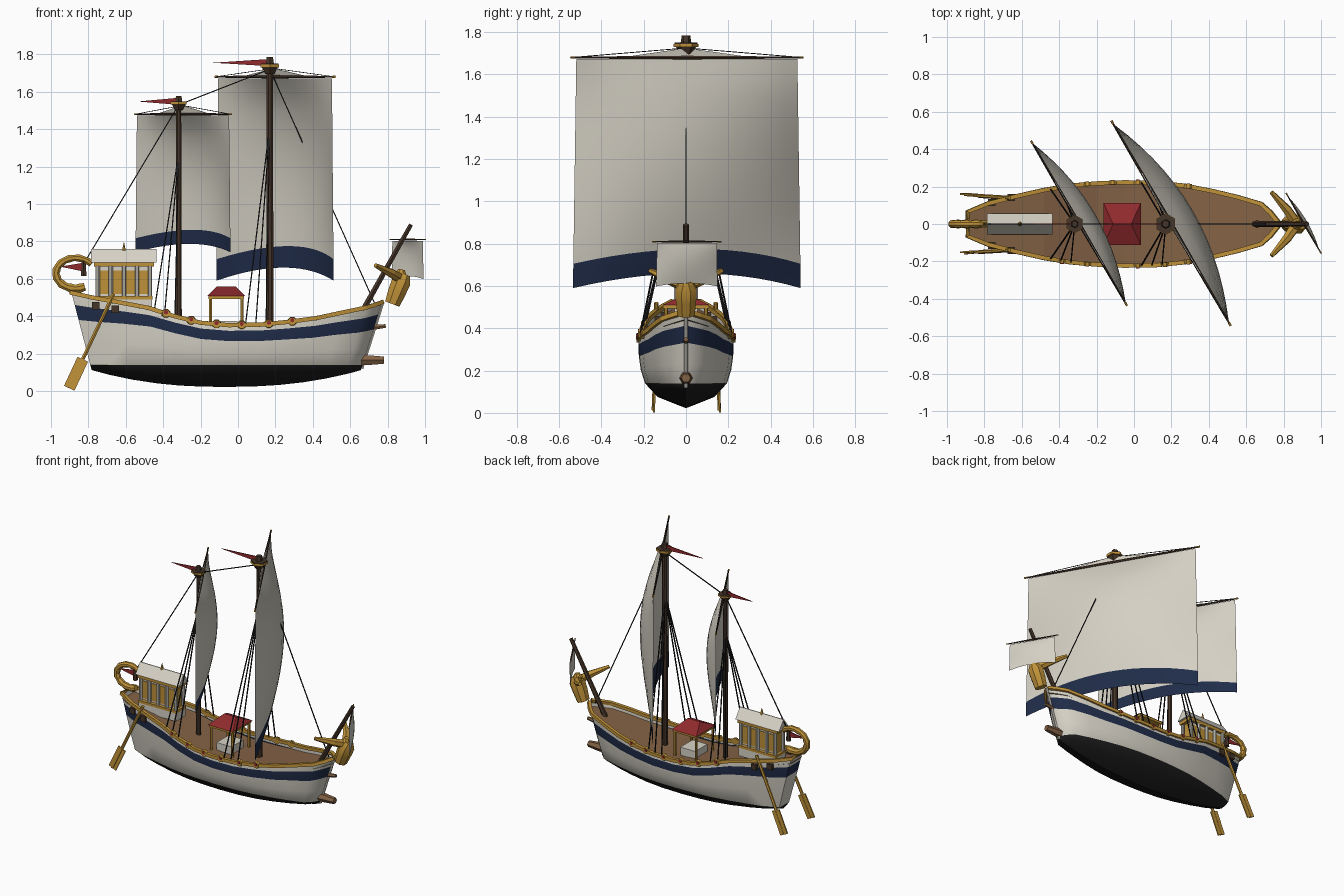
import bpy, bmesh
from math import sin, cos, pi, radians
from mathutils import Vector

if "Cube" in bpy.data.objects:
    bpy.data.objects.remove(bpy.data.objects["Cube"], do_unlink=True)


def material(name, rgb):
    m = bpy.data.materials.new(name)
    m.use_nodes = True
    m.diffuse_color = (*rgb, 1)
    m.node_tree.nodes["Principled BSDF"].inputs["Base Color"].default_value = (*rgb, 1)
    return m


WHITE = material("hull white", (.68, .65, .57))
CLOTH = material("sail cloth", (.66, .63, .55))
NAVY = material("navy blue", (.014, .025, .066))
BLACK = material("pitch black", (.012, .012, .012))
GOLD = material("gold", (.52, .285, .04))
WOOD = material("deck wood", (.23, .123, .06))
DARK = material("dark wood", (.06, .035, .022))
RED = material("red", (.28, .023, .027))


def finish(name, bm, mats, smooth=False):
    bmesh.ops.recalc_face_normals(bm, faces=bm.faces)
    me = bpy.data.meshes.new(name)
    bm.to_mesh(me)
    bm.free()
    for m in mats:
        me.materials.append(m)
    ob = bpy.data.objects.new(name, me)
    bpy.context.collection.objects.link(ob)
    if smooth:
        bpy.ops.object.select_all(action='DESELECT')
        ob.select_set(True)
        bpy.context.view_layer.objects.active = ob
        bpy.ops.object.shade_smooth_by_angle(angle=radians(35))
    return ob


def tube(name, pts, radii, mat, n=6, closed=False):
    """Sweep an n-sided ring along points, with one radius per point."""
    bm = bmesh.new()
    pts = [Vector(p) for p in pts]
    last = len(pts) - 1
    rings = []
    for i, p in enumerate(pts):
        a = pts[i - 1] if i or closed else p
        b = pts[(i + 1) % len(pts)] if i < last or closed else p
        t = (b - a).normalized()
        side = t.cross(Vector((0, 1, 0) if abs(t.y) < .9 else (0, 0, 1))).normalized()
        up = side.cross(t)
        r = radii[i] if isinstance(radii, (list, tuple)) else radii
        rings.append([bm.verts.new(p + r * (side * cos(2 * pi * k / n + pi / n) + up * sin(2 * pi * k / n + pi / n)))
                      for k in range(n)])
    for i in range(len(pts) if closed else last):
        r, q = rings[i], rings[(i + 1) % len(pts)]
        for k in range(n):
            bm.faces.new((r[k], r[(k + 1) % n], q[(k + 1) % n], q[k]))
    if not closed:
        bm.faces.new(rings[0])
        bm.faces.new(rings[-1])
    return finish(name, bm, [mat], n > 6)


def frustum(name, x, y, z0, z1, base, top, mat):
    """Box whose top may be smaller than its base; sizes are half extents."""
    bm = bmesh.new()
    corners = ((-1, -1), (1, -1), (1, 1), (-1, 1))
    for z, (a, b) in ((z0, base), (z1, top)):
        for i, j in corners:
            bm.verts.new((x + a * i, y + b * j, z))
    bmesh.ops.convex_hull(bm, input=bm.verts)
    bmesh.ops.dissolve_limit(bm, angle_limit=.01, verts=bm.verts, edges=bm.edges)
    return finish(name, bm, [mat])


def box(name, x, y, z0, z1, a, b, mat):
    return frustum(name, x, y, z0, z1, (a, b), (a, b), mat)


def plate(name, pts, normal, mat, thick=.006):
    bm = bmesh.new()
    f = bm.faces.new([bm.verts.new(p) for p in pts])
    ext = bmesh.ops.extrude_face_region(bm, geom=[f])["geom"]
    bmesh.ops.translate(bm, vec=Vector(normal) * thick, verts=[v for v in ext if isinstance(v, bmesh.types.BMVert)])
    return finish(name, bm, [mat])


# Hull stations: x at the rail, half width, rail height
STATIONS = [(-.89, .065, .525), (-.78, .11, .5), (-.64, .146, .475), (-.48, .182, .445), (-.34, .205, .4),
            (-.2, .217, .365), (-.05, .223, .352), (.12, .22, .355), (.27, .205, .37), (.42, .176, .39),
            (.55, .145, .418), (.68, .107, .445), (.73, .062, .46), (.77, .012, .475)]


def rail(x):
    for (xa, wa, za), (xb, wb, zb) in zip(STATIONS, STATIONS[1:]):
        if x <= xb:
            t = (x - xa) / (xb - xa)
            return wa + (wb - wa) * t, za + (zb - za) * t


# Hull shell: pitch below the waterline, navy band under the rail
bm = bmesh.new()
grid = []
for x, w, z in STATIONS:
    u = (x + .89) / 1.66
    e = abs(2 * u - 1)
    keel = .022 + .09 * e ** 2.3
    band = z - .085 - .06 * e * e
    levels = [(keel, 0), (keel + (.14 - keel) * .45, .6), (.14, .87), ((.14 + band) / 2, .96),
              (band, 1), (z - .03 - .035 * e * e, 1.01), (z, .99)]
    rake = .57 * u - .26
    grid.append([[bm.verts.new((x - rake * (z - h), s * w * f, h)) for h, f in levels] for s in (-1, 1)])
paint = [1, 1, 0, 0, 2, 0]
for k, colour in enumerate(paint):
    quads = [(a[s][k], b[s][k], b[s][k + 1], a[s][k + 1]) for a, b in zip(grid, grid[1:]) for s in (0, 1)]
    quads += [(g[0][k], g[1][k], g[1][k + 1], g[0][k + 1]) for g in (grid[0], grid[-1])]
    for q in quads:
        bm.faces.new(q).material_index = colour
bmesh.ops.remove_doubles(bm, verts=bm.verts, dist=.0005)
finish("hull", bm, [WHITE, BLACK, NAVY], True)

# Deck and gilded rail
bm = bmesh.new()
rows = [[bm.verts.new((x, s * w * .98, z - .035)) for s in (-1, 1)] for x, w, z in STATIONS]
for a, b in zip(rows, rows[1:]):
    bm.faces.new((a[0], b[0], b[1], a[1]))
finish("deck", bm, [WOOD])
loop = [(x, -w, z) for x, w, z in STATIONS] + [(x, w, z) for x, w, z in reversed(STATIONS)]
tube("gunwale_rail", loop, .016, GOLD, 4, True)

# Bow beams and stem post
tube("ram", [(.62, 0, .165), (.7, 0, .165), (.78, 0, .165)], [.034, .03, .022], WOOD)
tube("upper_ram", [(.68, 0, .335), (.79, 0, .348)], [.018, .011], WOOD)
tube("stem_post", [(.662, 0, .12), (.775, 0, .475)], .009, WHITE)

# Shields, oar ports and steering oars on both sides
for s, side in ((-1, "right"), (1, "left")):
    for x in (-.385, -.25, -.115, .02, .165, .29):
        w, z = rail(x)
        tube(f"shield_{side}", [(x, s * (w - .01), z), (x, s * (w + .012), z)], [.026, .021], GOLD, 8)
        tube(f"shield_boss_{side}", [(x, s * w, z + .006), (x, s * (w + .015), z + .006)], .012, RED, 6)
    for x in (-.76, -.655):
        w, z = rail(x)
        box(f"oar_port_{side}", x, s * w, z - .06, z - .02, .02, .018, DARK)
    top, neck, tip = Vector((-.665, s * .14, .52)), Vector((-.83, s * .15, .17)), Vector((-.902, s * .156, .015))
    tube(f"oar_shaft_{side}", [top, neck], .011, GOLD)
    d = (tip - neck).normalized()
    across = d.cross(Vector((0, 1, 0))).normalized() * .03
    for shift in (-1, 1):
        c = across * shift * .53
        plate(f"oar_blade_{side}", [neck + c - across * .5, neck + c + across * .5, tip + c + across * .5,
                                    tip + c - across * .5], (0, 1, 0), GOLD, .009)
    tube(f"oar_spine_{side}", [neck, tip], .009, GOLD, 4)

# Stern cabin with a colonnade and gabled roof
box("cabin_plinth", -.61, 0, .43, .495, .15, .055, WHITE)
box("cabin_step", -.61, 0, .49, .508, .153, .058, GOLD)
box("cabin_core", -.61, 0, .5, .67, .135, .032, WHITE)
box("cabin_end_panels", -.61, 0, .515, .66, .139, .025, GOLD)
box("cabin_beam", -.61, 0, .665, .69, .16, .052, GOLD)
for i in range(5):
    x = -.75 + i * .07
    for s in (-1, 1):
        tube("cabin_column", [(x, s * .045, .5), (x, s * .045, .668)], .012, WHITE, 8)
        if i < 4:
            box("cabin_panel", x + .035, s * .032, .52, .645, .026, .005, GOLD)
frustum("cabin_roof", -.611, 0, .688, .758, (.175, .056), (.175, .003), WHITE)
tube("cabin_finial", [(-.61, 0, .75), (-.61, 0, .795)], [.012, .001], GOLD)

# Curled stern ornament with a lamp and a small pennant
N = 18
arc = [radians(-62 - 262 * i / N) for i in range(N + 1)]
tube("stern_curl", [(-.868 + .105 * cos(a), 0, .63 + .082 * sin(a)) for a in arc],
     [(.027 if i % 2 else .022) * (1 - .25 * i / N) for i in range(N + 1)], GOLD, 8)
tube("stern_lamp", [(-.825, 0, .615), (-.825, 0, .695)], [.017, .013], DARK)
plate("stern_pennant", [(-.95, -.003, .665), (-.83, -.003, .64), (-.83, -.003, .685)], (0, 1, 0), RED)

# Midship canopy over a white chest
for x in (-.148, .022):
    for y in (-.095, .095):
        tube("canopy_post", [(x, y, .31), (x, y, .5)], .009, GOLD)
box("canopy_frame", -.063, 0, .493, .511, .095, .108, GOLD)
frustum("canopy_roof", -.063, 0, .509, .56, (.1, .113), (.05, .003), RED)
box("chest", -.063, 0, .31, .375, .06, .07, WHITE)

# Yards and billowing sails, all braced at the same angle
ALONG, AHEAD = Vector((.503, -.864, 0)), Vector((.864, .503, 0))


def sail(name, cx, half, yard, ztop, zlow, bulge, lift, band, colour, thick):
    bm = bmesh.new()
    cols, n = 14, 10
    c = Vector((cx, .004, 0))
    grid = []
    for j in range(n + 3):
        row = []
        for i in range(cols + 1):
            s = 2 * i / cols - 1
            foot = zlow + lift * (1 - s * s)
            hem = foot + band
            z = ztop + (hem - ztop) * j / n if j <= n else hem - band * (j - n) / 2
            v = max(0, (ztop - z) / (ztop - foot))
            p = c + ALONG * (s * half * (1 + .03 * v)) + AHEAD * (bulge * (1 - s * s) * sin(pi * .87 * v ** .75))
            row.append(bm.verts.new((p.x, p.y, z)))
        grid.append(row)
    for j in range(n + 2):
        for i in range(cols):
            f = bm.faces.new((grid[j][i], grid[j][i + 1], grid[j + 1][i + 1], grid[j + 1][i]))
            f.material_index = int(j >= n)
    finish(name, bm, [CLOTH, colour], True)
    c.z = ztop + .008
    ends = [c - ALONG * yard, c + ALONG * yard]
    tube(name + "_yard", [ends[0], c, ends[1]], [thick * .5, thick, thick * .5], DARK)
    for e, d in zip(ends, (-1, 1)):
        tube(name + "_yard_tip", [e - ALONG * d * .018, e + ALONG * d * .003], thick * .65, GOLD)
    return c, ends


def rope(a, b, r=.004):
    tube("rope", [a, b], r, BLACK, 4)


def mast(name, x, top, r, k, shroud, tip):
    tube(name, [(x, 0, .3), (x, 0, top - .04)], [r, r * .8], DARK, 8)
    z = top - .09 * k
    tube(name + "_nest", [(x, 0, z), (x, 0, z + .045 * k)], [.028 * k, .054 * k], DARK)
    tube(name + "_nest_ring", [(x, 0, z + .035 * k), (x, 0, z + .05 * k)], .058 * k, GOLD)
    tube(name + "_nest_floor", [(x, 0, z + .045 * k), (x, 0, z + .056 * k)], .055 * k, DARK)
    tube(name + "_cap", [(x, 0, z + .05 * k), (x, 0, top)], [.026 * k, .02 * k], DARK)
    fz = top - .03
    plate(name + "_pennant", [(tip, -.003, fz), (x, -.003, fz - .018), (x, -.003, fz + .02)], (0, 1, 0), RED)
    for dx in (-.13, -.075, -.02):
        w, h = rail(x + dx)
        for s in (-1, 1):
            rope((x, 0, shroud), (x + dx, s * w, h), .0045)


for name, x, top, r, k, shroud, tip, args in (
        ("main", .17, 1.785, .022, 1, 1.42, -.135, (.198, .605, .632, 1.672, .59, .135, .07, .115, NAVY, .01)),
        ("aft", -.317, 1.578, .018, .85, 1.27, -.535, (-.294, .49, .508, 1.472, .742, .1, .045, .075, NAVY, .009))):
    mast(name + "_mast", x, top, r, k, shroud, tip)
    c, ends = sail(name + "_sail", *args)
    peak = Vector((x + .02, 0, top - .06 * k))
    for e in ends:
        rope(peak, e, .0025)
    span = ALONG * args[1] * .6
    plate(name + "_topsail", [c - span, c + span, peak], AHEAD, CLOTH, .004)

# Bow spar stepped on the deck, with its small sail
tube("bow_spar", [(.625, 0, .355), (.925, 0, .89)], [.018, .013], DARK)
sail("bow_sail", .907, .163, .185, .802, .598, .02, .015, .03, CLOTH, .006)

# Winged bow figure
tube("figure_body", [(.825, 0, .465), (.85, 0, .53), (.875, 0, .59), (.895, 0, .625)], [.044, .052, .055, .03], GOLD, 8)
tube("figure_head", [(.865, 0, .6), (.87, 0, .625), (.875, 0, .65)], [.03, .034, .018], GOLD, 8)
for s in (-1, 1):
    tube("figure_wing", [(.87, 0, .6), (.82, s * .075, .63), (.735, s * .17, .672)], [.03, .026, .012], GOLD)

# Stays
rope((.17, 0, 1.72), (.73, 0, .47))
rope((.17, 0, 1.72), (-.317, 0, 1.53))
rope((-.317, 0, 1.53), (-.825, 0, .68))
